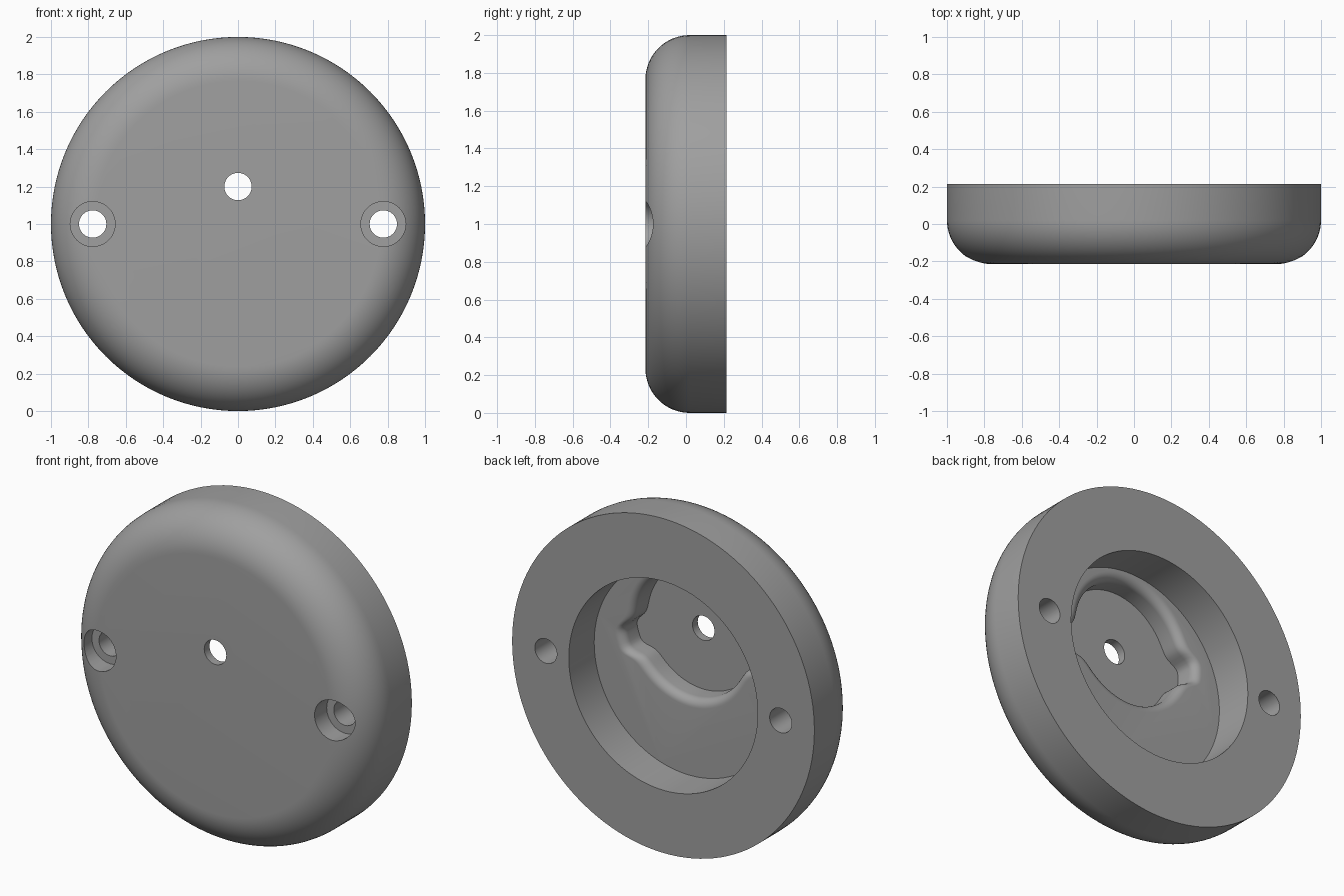
import bpy, bmesh, math

if "Cube" in bpy.data.objects:
    bpy.data.objects.remove(bpy.data.objects["Cube"])

SEG = 128


def loft(name, cx, cz, profile, outline=lambda a: 0.0, seg=SEG):
    """Solid of rings along y: profile is (y, radius), outline adds an angular bulge."""
    bm = bmesh.new()
    rings = []
    for y, r in profile:
        ring = []
        for i in range(seg):
            a = 2 * math.pi * i / seg
            q = r + outline(a)
            ring.append(bm.verts.new((cx + q * math.cos(a), y, cz + q * math.sin(a))))
        rings.append(ring)
    for low, high in zip(rings, rings[1:]):
        for i in range(seg):
            j = (i + 1) % seg
            bm.faces.new((low[i], low[j], high[j], high[i]))
    bm.faces.new(rings[0])
    bm.faces.new(rings[-1])
    bmesh.ops.recalc_face_normals(bm, faces=bm.faces)
    mesh = bpy.data.meshes.new(name)
    bm.to_mesh(mesh)
    bm.free()
    obj = bpy.data.objects.new(name, mesh)
    bpy.context.collection.objects.link(obj)
    return obj


def arc(y0, r0, rad, start, end, n=12):
    """Points of a fillet arc in the (y, radius) plane."""
    return [(y0 + rad * math.sin(t), r0 + rad * math.cos(t))
            for t in (math.radians(start + (end - start) * k / n) for k in range(n + 1))]


def ears(a):
    """Two rounded lugs on the pocket outline."""
    total = 0.0
    for centre in (-17, 182):
        d = (math.degrees(a) - centre + 180) % 360 - 180
        total += 0.085 / (1 + (abs(d) / 12.5) ** 5)
    return total


# Disc body with a rounded front edge
body = loft("disc_body", 0, 1, arc(0.02, 0.765, 0.235, -90, 0, 16) + [(0.215, 1.0)])

# Cutters: rear recess, eared pocket with a rolled lip, and the holes
cutters = [
    loft("recess_cutter", 0, 1, [(-0.025, 0.625), (0.4, 0.625)]),
    loft("pocket_cutter", 0, 1.2,
         [(-0.165, 0.365)] + arc(-0.075, 0.415, 0.05, 180, 90, 8)[::1]
         + [(-0.02, 0.415)], ears, 160),
    loft("centre_hole_cutter", 0, 1.2, [(-0.4, 0.073), (0.4, 0.073)], seg=48),
]
for side in (-1, 1):
    cutters.append(loft("screw_hole_cutter", side * 0.777, 1,
                        [(-0.4, 0.12), (-0.1, 0.12), (-0.1, 0.073), (0.4, 0.073)], seg=48))

bpy.context.view_layer.objects.active = body
body.select_set(True)
for cutter in cutters:
    mod = body.modifiers.new(cutter.name, 'BOOLEAN')
    mod.operation = 'DIFFERENCE'
    mod.solver = 'EXACT'
    mod.object = cutter
    bpy.ops.object.modifier_apply(modifier=mod.name)
    bpy.data.objects.remove(cutter)

# Plain grey finish
grey = bpy.data.materials.new("grey")
grey.diffuse_color = (0.35, 0.35, 0.35, 1)
grey.use_nodes = True
grey.node_tree.nodes["Principled BSDF"].inputs["Base Color"].default_value = grey.diffuse_color
body.data.materials.clear()
body.data.materials.append(grey)
bpy.ops.object.shade_smooth_by_angle(angle=math.radians(30))
